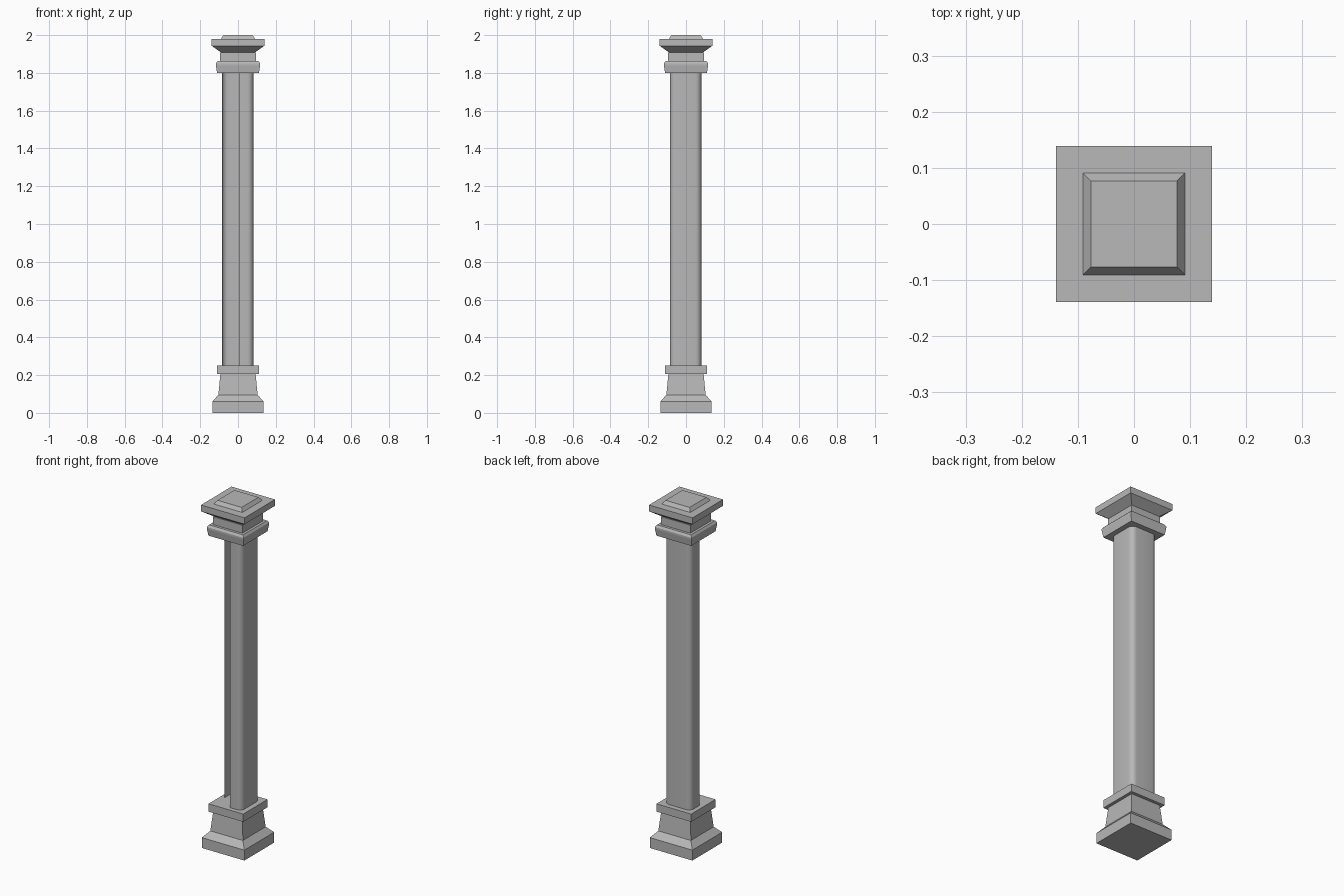
import bpy, bmesh, math

if "Cube" in bpy.data.objects:
    bpy.data.objects.remove(bpy.data.objects["Cube"], do_unlink=True)

stone = bpy.data.materials.new("stone_grey")
stone.use_nodes = True
GREY = (0.48, 0.48, 0.48, 1)
stone.diffuse_color = GREY
stone.node_tree.nodes["Principled BSDF"].inputs["Base Color"].default_value = GREY


def finish(name, bm):
    mesh = bpy.data.meshes.new(name)
    bm.to_mesh(mesh)
    bm.free()
    mesh.materials.append(stone)
    obj = bpy.data.objects.new(name, mesh)
    bpy.context.collection.objects.link(obj)
    return obj


def square_loft(name, profile):
    """Closed square moulding from (half width, height) steps."""
    bm = bmesh.new()
    rings = [[bm.verts.new((sx * h, sy * h, z))
              for sx, sy in ((-1, -1), (1, -1), (1, 1), (-1, 1))]
             for h, z in profile]
    for low, high in zip(rings, rings[1:]):
        for i in range(4):
            j = (i + 1) % 4
            bm.faces.new((low[i], low[j], high[j], high[i]))
    bm.faces.new(rings[0][::-1])
    bm.faces.new(rings[-1])
    return finish(name, bm)


# Stepped base and its collar
square_loft("base_plinth", [(0.136, 0), (0.136, 0.06), (0.104, 0.095),
                            (0.093, 0.207)])
square_loft("base_collar", [(0.111, 0.207), (0.111, 0.252)])

# Capital: bulged band, neck, flared slab and raised top
square_loft("capital_band", [(0.111, 1.80), (0.117, 1.84), (0.117, 1.85),
                             (0.109, 1.862)])
square_loft("capital_neck", [(0.094, 1.862), (0.094, 1.908)])
square_loft("capital_slab", [(0.085, 1.905), (0.139, 1.943), (0.139, 1.98),
                             (0.091, 1.98), (0.077, 2.0)])

# Rounded hollow shaft, open at its front right quarter
HALF, RADIUS, SHIFT, STEPS = 0.083, 0.03, -0.002, 6
inner = HALF - RADIUS
outline = [(0.01, -HALF)]
for k, (sx, sy) in enumerate(((1, -1), (1, 1), (-1, 1))):
    for s in range(STEPS + 1):
        a = math.pi / 2 * (k - 1 + s / STEPS)
        outline.append((sx * inner + RADIUS * math.cos(a),
                        sy * inner + RADIUS * math.sin(a)))
outline.append((-HALF, 0.0))

bm = bmesh.new()
columns = [[bm.verts.new((x + SHIFT, y + SHIFT, z)) for z in (0.252, 1.80)]
           for x, y in outline]
for a, b in zip(columns, columns[1:]):
    bm.faces.new((a[0], b[0], b[1], a[1]))
shaft = finish("shaft", bm)
bpy.ops.object.select_all(action='DESELECT')
shaft.select_set(True)
bpy.context.view_layer.objects.active = shaft
bpy.ops.object.shade_smooth_by_angle(angle=math.radians(40))
